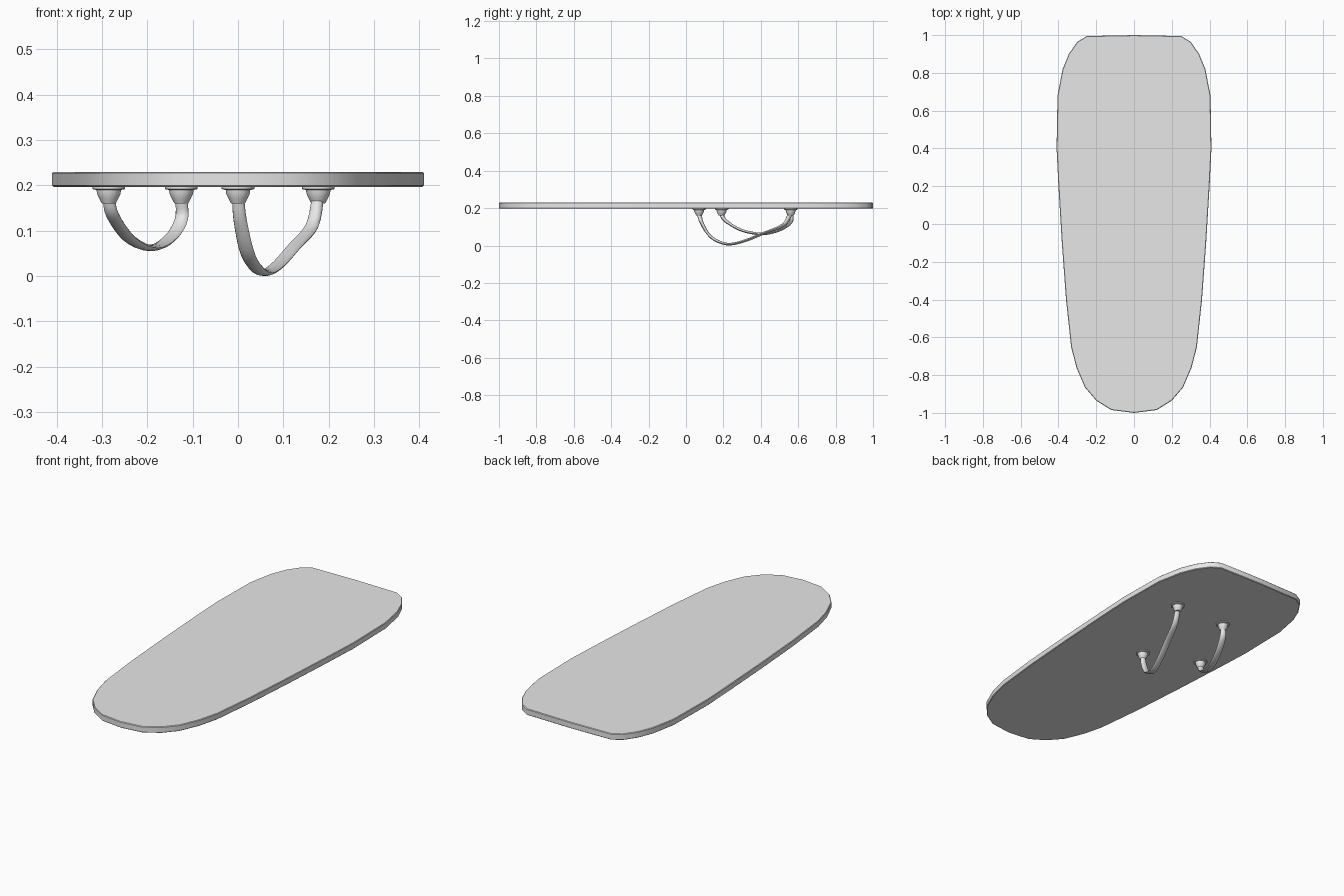
import bpy, bmesh, math
from mathutils import Vector

if "Cube" in bpy.data.objects:
    bpy.data.objects.remove(bpy.data.objects["Cube"], do_unlink=True)

grey = bpy.data.materials.new("light_grey")
grey.use_nodes = True
grey.diffuse_color = (0.8, 0.8, 0.8, 1)
grey.node_tree.nodes["Principled BSDF"].inputs["Base Color"].default_value = (0.8, 0.8, 0.8, 1)

BOARD_BOTTOM, BOARD_TOP = 0.197, 0.23


def finish(bm, name, angle=40):
    bmesh.ops.recalc_face_normals(bm, faces=bm.faces[:])
    mesh = bpy.data.meshes.new(name)
    bm.to_mesh(mesh)
    bm.free()
    mesh.materials.append(grey)
    obj = bpy.data.objects.new(name, mesh)
    bpy.context.collection.objects.link(obj)
    bpy.ops.object.select_all(action='DESELECT')
    obj.select_set(True)
    bpy.context.view_layer.objects.active = obj
    bpy.ops.object.shade_smooth_by_angle(angle=math.radians(angle))
    return obj


def skin(bm, rings):
    """Join a row of equal vertex rings and cap both ends."""
    loops = [[bm.verts.new(p) for p in ring] for ring in rings]
    n = len(loops[0])
    for a, b in zip(loops, loops[1:]):
        for i in range(n):
            j = (i + 1) % n
            bm.faces.new((a[i], a[j], b[j], b[i]))
    bm.faces.new(loops[0])
    bm.faces.new(loops[-1])


def smooth_path(pts, steps=4):
    """Catmull-Rom path through the points."""
    p = [pts[0] * 2 - pts[1]] + pts + [pts[-1] * 2 - pts[-2]]
    path = []
    for a, b, c, d in zip(p, p[1:], p[2:], p[3:]):
        for k in range(steps):
            t = k / steps
            path.append((b * 2 + (c - a) * t + (a * 2 - b * 5 + c * 4 - d) * t ** 2
                         + (b * 3 - a - c * 3 + d) * t ** 3) / 2)
    return path + [pts[-1]]


# Board: mirrored half outline, extruded, with a softened rim
half = [(0.12, -0.985), (0.2, -0.935), (0.26, -0.865), (0.305, -0.76), (0.333, -0.65),
        (0.36, -0.4), (0.382, -0.1), (0.4, 0.2), (0.41, 0.4), (0.405, 0.68),
        (0.378, 0.82), (0.345, 0.9), (0.3, 0.965), (0.25, 0.995)]
outline = [(0, -1)] + half + [(0, 1)] + [(-x, y) for x, y in reversed(half)]
bm = bmesh.new()
skin(bm, [[(x, y, z) for x, y in outline] for z in (BOARD_BOTTOM, BOARD_TOP)])
board = finish(bm, "board", 30)
bevel = board.modifiers.new("rim", 'BEVEL')
bevel.width = 0.003
bevel.segments = 1
bevel.limit_method = 'ANGLE'
bevel.angle_limit = math.radians(60)


# Anchor: flange and tapering cup turned around a vertical axis
def anchor(name, x, y):
    profile = [(0.036, 0), (0.036, 0.005), (0.027, 0.007), (0.026, 0.015),
               (0.021, 0.026), (0.015, 0.037)]
    bm = bmesh.new()
    sides = 12
    skin(bm, [[(x + r * math.cos(math.tau * i / sides), y + r * math.sin(math.tau * i / sides),
                BOARD_BOTTOM - drop) for i in range(sides)] for r, drop in profile])
    finish(bm, name)


# Strap: flattened band hanging in the vertical plane between two anchors
def strap(name, start, end, sag):
    a, b = Vector((*start, 0)), Vector((*end, 0))
    path = smooth_path([a.lerp(b, t) + Vector((0, 0, z)) for t, z in sag])
    across = (b - a).normalized().cross(Vector((0, 0, 1)))
    last = len(path) - 1
    rings = []
    for i, p in enumerate(path):
        tangent = (path[min(i + 1, last)] - path[max(i - 1, 0)]).normalized()
        normal = tangent.cross(across)
        flat = min(1, 4 * min(i, last - i) / last)
        wide, thick = 0.014 + 0.003 * flat, 0.013 - 0.006 * flat
        rings.append([p + across * wide * math.cos(math.tau * k / 10)
                      + normal * thick * math.sin(math.tau * k / 10) for k in range(10)])
    bm = bmesh.new()
    skin(bm, rings)
    finish(bm, name, 50)


straps = {
    "left": ((0.0, 0.07), (0.177, 0.56),
             [(0, 0.175), (0.03, 0.12), (0.13, 0.045), (0.3, 0.008), (0.48, 0.022),
              (0.7, 0.065), (0.92, 0.11), (1, 0.175)]),
    "right": ((-0.285, 0.19), (-0.125, 0.56),
              [(0, 0.175), (0.05, 0.135), (0.28, 0.083), (0.58, 0.062), (0.84, 0.083),
               (1.0, 0.125), (1.0, 0.175)]),
}
for side, (start, end, sag) in straps.items():
    strap(side + "_strap", start, end, sag)
    anchor(side + "_front_anchor", *start)
    anchor(side + "_back_anchor", *end)
